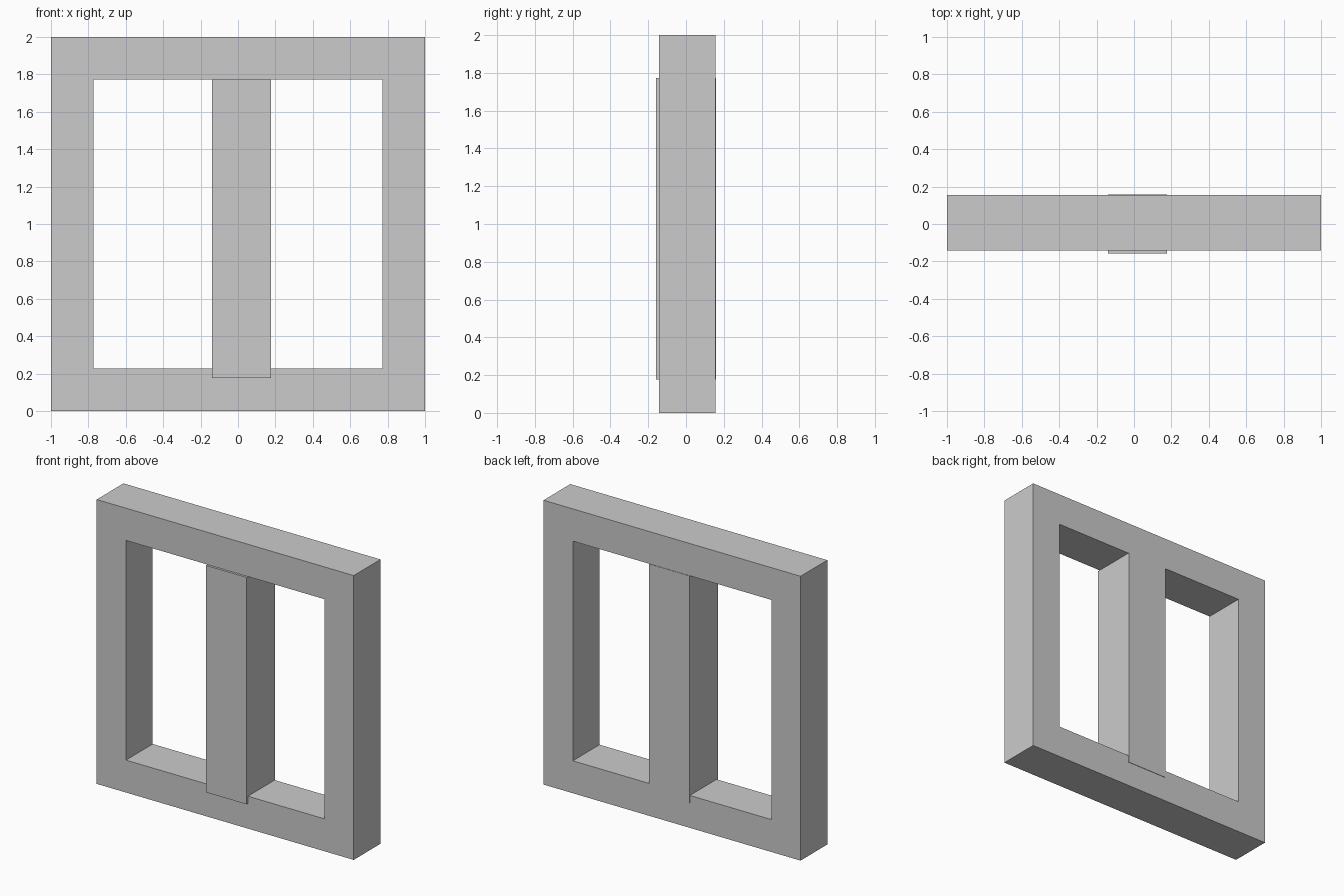
import bpy
import bmesh

if "Cube" in bpy.data.objects:
    bpy.data.objects.remove(bpy.data.objects["Cube"])


def extrude_y(name, faces, y0, y1):
    """Extrude flat (x, z) quads from y0 to y1 as one welded solid."""
    bm = bmesh.new()
    for quad in faces:
        bm.faces.new([bm.verts.new((x, y0, z)) for x, z in quad])
    bmesh.ops.remove_doubles(bm, verts=bm.verts, dist=1e-5)
    solid = bmesh.ops.extrude_face_region(bm, geom=bm.faces[:], use_keep_orig=True)
    moved = [v for v in solid["geom"] if isinstance(v, bmesh.types.BMVert)]
    bmesh.ops.translate(bm, verts=moved, vec=(0, y1 - y0, 0))
    bmesh.ops.recalc_face_normals(bm, faces=bm.faces)
    mesh = bpy.data.meshes.new(name)
    bm.to_mesh(mesh)
    bm.free()
    obj = bpy.data.objects.new(name, mesh)
    bpy.context.collection.objects.link(obj)
    return obj


def rect(x0, x1, z0, z1):
    return [(x0, z0), (x1, z0), (x1, z1), (x0, z1)]


# Square window frame: four mitred sides around the opening
outer = rect(-1, 1, 0, 2)
inner = rect(-0.772, 0.772, 0.228, 1.773)
sides = [(outer[i], outer[(i + 1) % 4], inner[(i + 1) % 4], inner[i]) for i in range(4)]
extrude_y("window_frame", sides, -0.142, 0.155)

# Central upright bar, slightly proud of the frame and sunk into the sill
extrude_y("center_bar", [rect(-0.139, 0.177, 0.177, 1.773)], -0.158, 0.158)
